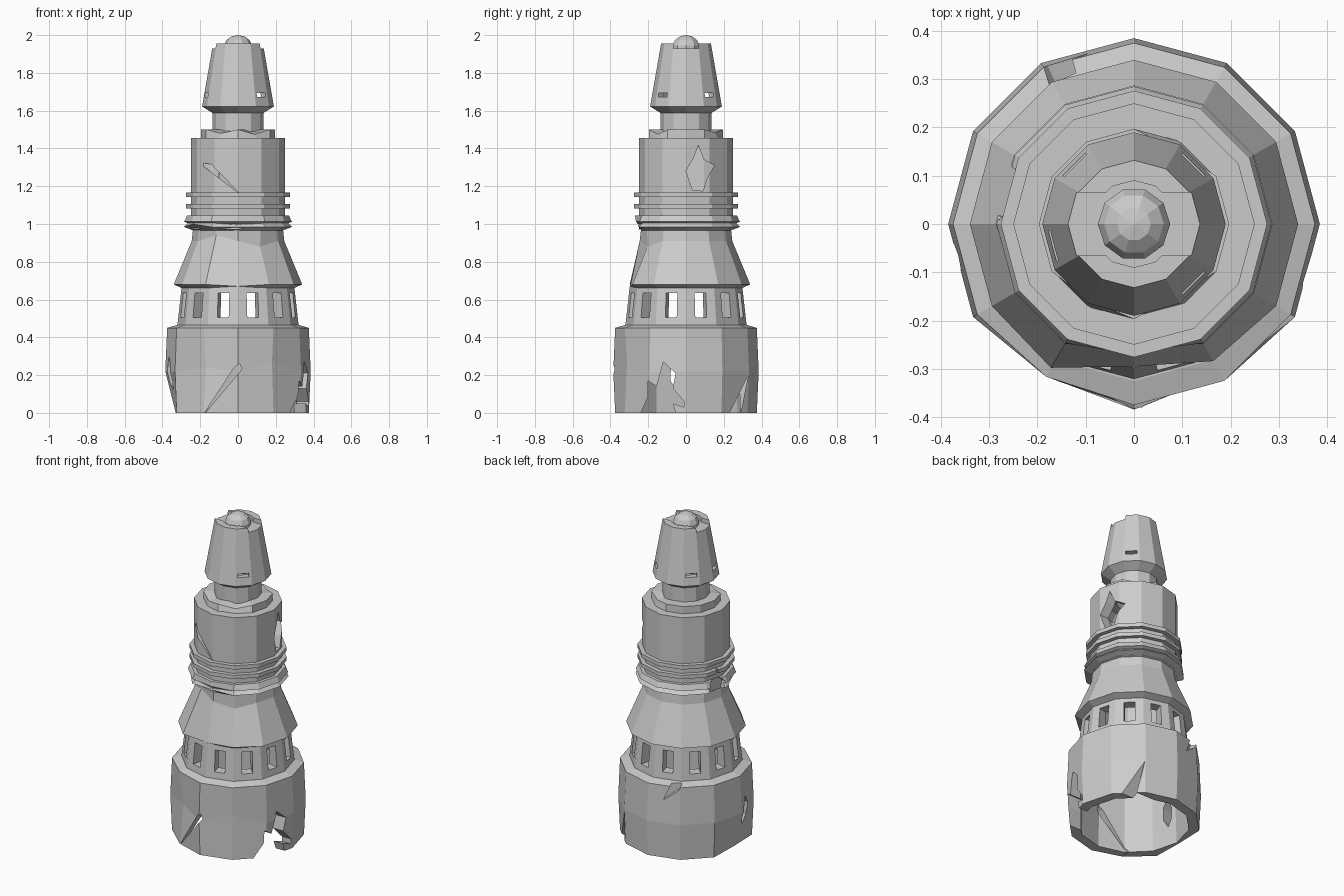
import bpy, bmesh, math
from mathutils import Vector

if "Cube" in bpy.data.objects:
    bpy.data.objects.remove(bpy.data.objects["Cube"])

SIDES = 12


def make_object(name, bm):
    bmesh.ops.remove_doubles(bm, verts=bm.verts, dist=0.0005)
    bmesh.ops.recalc_face_normals(bm, faces=bm.faces)
    mesh = bpy.data.meshes.new(name)
    bm.to_mesh(mesh)
    bm.free()
    ob = bpy.data.objects.new(name, mesh)
    bpy.context.scene.collection.objects.link(ob)
    return ob


def lathe(name, profile, dents=None, closed=True, sides=SIDES):
    """Spin (radius, z) points; dents maps (point, side) to (dr, dz)."""
    dents = dents or {}
    bm = bmesh.new()
    rings = []
    for i, (r, z) in enumerate(profile):
        ring = []
        for j in range(sides):
            a = 2 * math.pi * j / sides
            dr, dz = dents.get((i, j), (0, 0))
            ring.append(bm.verts.new(((r + dr) * math.cos(a), (r + dr) * math.sin(a), z + dz)))
        rings.append(ring)
    n = len(rings)
    for i in range(n if closed else n - 1):
        lo, hi = rings[i], rings[(i + 1) % n]
        for j in range(sides):
            k = (j + 1) % sides
            bm.faces.new((lo[j], lo[k], hi[k], hi[j]))
    return make_object(name, bm)


def cut(ob, cuts):
    """Cut prisms: (angle, outline of (sideways, z), inner radius, outer radius)."""
    for angle, pts, r0, r1 in cuts:
        a = math.radians(angle)
        out = Vector((math.cos(a), math.sin(a), 0))
        side = Vector((-math.sin(a), math.cos(a), 0))
        bm = bmesh.new()
        ends = [[bm.verts.new(out * r + side * t + Vector((0, 0, z))) for t, z in pts]
                for r in (r0, r1)]
        n = len(pts)
        for e in ends:
            bm.faces.new(e)
        for i in range(n):
            k = (i + 1) % n
            bm.faces.new((ends[0][i], ends[0][k], ends[1][k], ends[1][i]))
        cutter = make_object("cutter", bm)
        cutter.hide_render = True
        mod = ob.modifiers.new("cut", 'BOOLEAN')
        mod.operation = 'DIFFERENCE'
        mod.solver = 'EXACT'
        mod.object = cutter
        bpy.context.view_layer.objects.active = ob
        bpy.ops.object.modifier_apply(modifier=mod.name)
        bpy.data.objects.remove(cutter)


def rect(w, z0, z1):
    return [(-w / 2, z0), (w / 2, z0), (w / 2, z1), (-w / 2, z1)]


# Hollow, dented base drum with torn openings
base = lathe("base_drum",
             [(.375, 0), (.385, .22), (.375, .45), (.325, .465), (.27, .465), (.30, .4), (.315, 0)],
             {(0, 6): (-.045, 0), (1, 8): (-.045, .02), (0, 8): (-.01, 0),
              (1, 10): (-.025, .05), (2, 8): (-.01, 0)})
torn = [(-.26, -.05), (-.2, .09), (-.2, .17), (-.155, .14), (-.12, .27), (-.055, .21),
        (-.07, .13), (-.01, .06), (-.01, .03), (-.07, .05), (-.04, -.05)]
cut(base, [
    (0, torn, .1, .5),
    (-90, [(-.19, -.02), (.02, .23), (.01, .26), (-.02, .24)], .25, .5),
    (0, [(.22, -.02), (.33, .2), (.285, -.02)], .1, .5),
    (114, [(-.06, .36), (.03, .43), (.06, .5), (.0, .5)], .335, .5),
    (190, [(0, .12), (.03, .17), (.03, .25), (0, .3), (-.025, .24), (-.025, .17)], .25, .5),
])

# Band with twelve windows
band = lathe("window_band", [(.322, .455), (.298, .67), (.235, .67), (.255, .455)])
cut(band, [(15 + 30 * i, rect(.062, .505, .635), .15, .45) for i in range(12)])

# Sloping skirt, pushed in at the front
lathe("skirt",
      [(.295, .66), (.34, .68), (.245, .91), (.238, .975), (.19, .975), (.195, .9), (.235, .66)],
      {(1, 9): (-.045, -.01), (0, 9): (-.01, 0), (1, 8): (.004, 0), (1, 10): (-.012, 0),
       (2, 8): (-.015, .03), (2, 10): (-.01, -.03)})

# Stacked collars, the lower ones broken at the back left
low = lathe("collar_1", [(.235, .965), (.287, .985), (.265, 1.005), (.2, 1.005), (.2, .965)],
            {(1, 9): (-.035, 0), (1, 7): (-.015, .015), (2, 9): (-.01, -.01)})
mid = lathe("collar_2", [(.255, 1.0), (.285, 1.012), (.27, 1.045), (.2, 1.045), (.2, 1.0)],
            {(1, 9): (-.02, 0)})
upper = [lathe("collar_%d" % (i + 3), [(.276, z), (.276, z + .024), (.2, z + .024), (.2, z)])
         for i, z in enumerate((1.083, 1.143))]
break_shape = [(-.07, .95), (-.02, .975), (.03, .94), (.05, 1.02), (.01, 1.06), (.0, 1.12),
               (-.03, 1.05), (-.06, 1.03)]
for collar in (low, mid, upper[0]):
    cut(collar, [(168, break_shape, .245, .4)])

# Barrel with a slash at the front and a hole at the right
barrel = lathe("barrel", [(.25, .97), (.25, 1.455), (.15, 1.455), (.19, 1.41), (.19, .97)])
cut(barrel, [
    (-90, [(-.215, 1.33), (-.14, 1.315), (.01, 1.16)], .16, .35),
    (0, [(.035, 1.18), (.09, 1.175), (.11, 1.24), (.15, 1.31), (.095, 1.34), (.065, 1.415),
         (.04, 1.35), (.0, 1.28)], .1, .35),
])

# Dented step and neck
lathe("barrel_cap", [(.197, 1.45), (.197, 1.5), (.1, 1.5), (.1, 1.45)],
      {(1, 10): (-.025, -.025), (1, 8): (-.015, -.02), (1, 2): (-.02, -.015)})
lathe("neck", [(.135, 1.49), (.135, 1.6), (.08, 1.6), (.08, 1.49)])

# Hollow tapered head with slots and lowered rim sectors
head = lathe("head", [(.13, 1.585), (.19, 1.622), (.132, 1.955), (.09, 1.955), (.09, 1.93),
                      (.15, 1.65), (.07, 1.61), (.07, 1.585)])
slot = rect(.065, 1.672, 1.694)
cut(head, [(a, slot, .08, .3) for a in (45, 135, 195, 315)])
for a in (0, 180):
    cut(head, [(a, rect(.13, 1.928, 2.0), .05, .3)])

# Floor inside the rim and top dome
lathe("head_lid", [(0, 1.9), (.105, 1.9), (.098, 1.928), (0, 1.928)], closed=False)
lathe("top_dome", [(.075, 1.92), (.075, 1.945), (.062, 1.973), (.035, 1.993), (0, 2.0)],
      closed=False, sides=10)
